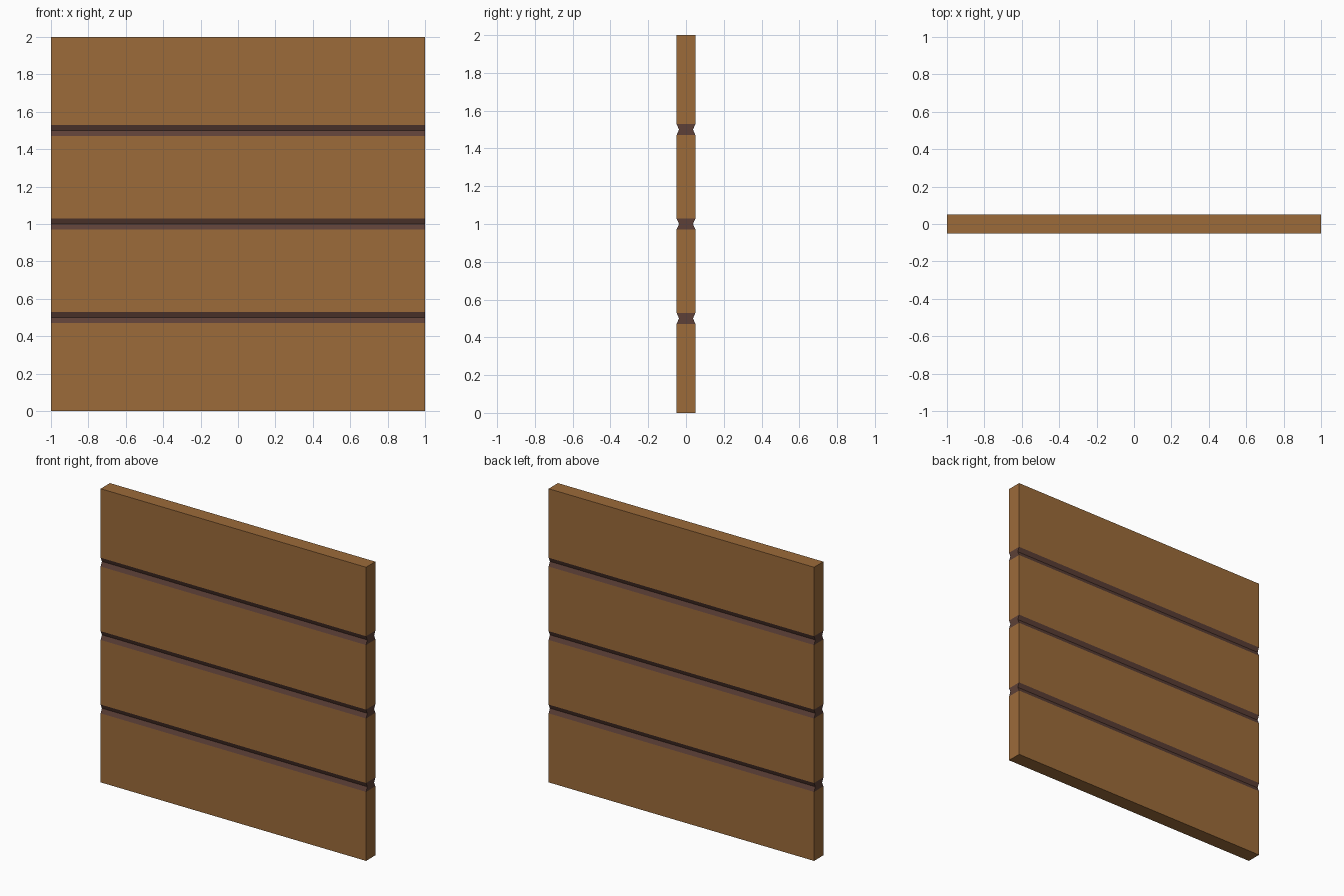
import bpy, bmesh

if "Cube" in bpy.data.objects:
    bpy.data.objects.remove(bpy.data.objects["Cube"])


def srgb(h):
    out = []
    for s in (16, 8, 0):
        c = ((h >> s) & 255) / 255
        out.append(c / 12.92 if c <= 0.04045 else ((c + 0.055) / 1.055) ** 2.4)
    return (*out, 1.0)


def material(name, h):
    m = bpy.data.materials.new(name)
    m.diffuse_color = srgb(h)
    m.use_nodes = True
    m.node_tree.nodes["Principled BSDF"].inputs["Base Color"].default_value = m.diffuse_color
    return m


HALF_W, HALF_T, HEIGHT = 1.0, 0.05, 2.0
GROOVES = (0.5, 1.0, 1.5)
GROOVE_HALF, GROOVE_DEPTH = 0.03, 0.013

# Section heights with half thickness: flat planks, V grooves on both faces
rows = [(0.0, HALF_T)]
for z in GROOVES:
    rows += [(z - GROOVE_HALF, HALF_T), (z, HALF_T - GROOVE_DEPTH), (z + GROOVE_HALF, HALF_T)]
rows.append((HEIGHT, HALF_T))

bm = bmesh.new()
rings = [[bm.verts.new((x, y, z)) for x, y in
          ((-HALF_W, -t), (HALF_W, -t), (HALF_W, t), (-HALF_W, t))] for z, t in rows]

# Bottom and top caps, then the sides between neighbouring sections
bm.faces.new(rings[0][::-1])
bm.faces.new(rings[-1])
for lo, hi in zip(rings, rings[1:]):
    mid = (lo[0].co.z + hi[0].co.z) / 2
    in_groove = any(abs(mid - g) < GROOVE_HALF for g in GROOVES)
    for i in range(4):
        j = (i + 1) % 4
        f = bm.faces.new((lo[i], lo[j], hi[j], hi[i]))
        f.material_index = int(in_groove)  # dark wood inside grooves

mesh = bpy.data.meshes.new("plank_wall")
bm.to_mesh(mesh)
bm.free()
mesh.materials.append(material("wood brown", 0x9C6B3A))
mesh.materials.append(material("dark groove brown", 0x5D4037))
wall = bpy.data.objects.new("plank_wall", mesh)
bpy.context.collection.objects.link(wall)
